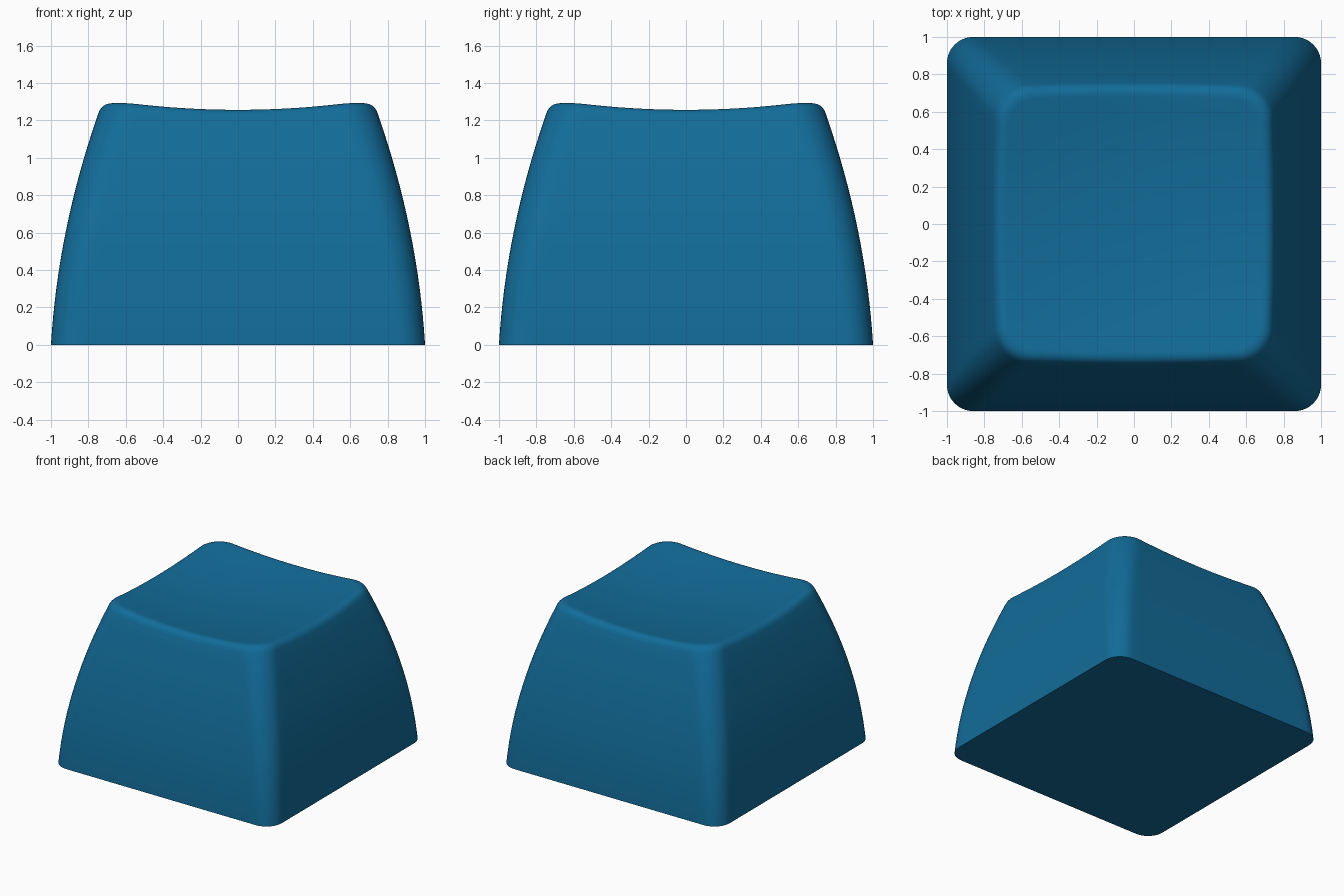
import bpy, bmesh, math

if "Cube" in bpy.data.objects:
    bpy.data.objects.remove(bpy.data.objects["Cube"])

RIM = 0.055      # size of the rounded rim
N_ARC, N_SIDE = 10, 24


def half_width(z):
    return 1 - 0.06 * z - 0.117 * z * z


def dish(x, y):
    return 1.203 + 0.112 * (x * x + y * y)


def outline(w, r, c, s):
    """Point on a rounded square: corner c, step s (arc, then straight side)."""
    if s <= N_ARC:
        a = math.pi / 2 * s / N_ARC
        x, y = w - r + r * math.cos(a), w - r + r * math.sin(a)
    else:
        t = (s - N_ARC) / N_SIDE
        x, y = (w - r) * (1 - 2 * t), w
    for _ in range(c):
        x, y = -y, x
    return x, y


def column(c, s):
    """Points from the base, up the side, over the rim and into the dish."""
    radius = lambda z: 0.14 + 0.03 * z
    side = lambda z: (*outline(half_width(z), radius(z), c, s), z)
    z = 1.25
    for _ in range(6):
        p = side(z)
        z = dish(p[0], p[1])
    corner = side(z)
    low = side(z - RIM)
    x, y = outline(half_width(z) - RIM, radius(z) - RIM * 0.6, c, s)
    inner = (x, y, dish(x, y))
    pts = [side((z - RIM) * k / 16) for k in range(17)]
    for k in range(1, 9):
        t = k / 8
        pts.append(tuple((1 - t) ** 2 * low[i] + 2 * t * (1 - t) * corner[i]
                         + t * t * inner[i] for i in range(3)))
    for k in range(1, 10):
        f = 1 - k / 10
        pts.append((x * f, y * f, dish(x * f, y * f)))
    return pts


# keycap body: flat base, bulging sides, rounded rim, scooped top
bm = bmesh.new()
cols = [[bm.verts.new(p) for p in column(c, s)]
        for c in range(4) for s in range(N_ARC + N_SIDE)]
n = len(cols)
centre = bm.verts.new((0, 0, dish(0, 0)))
for i in range(n):
    a, b = cols[i], cols[(i + 1) % n]
    for k in range(len(a) - 1):
        bm.faces.new((a[k], b[k], b[k + 1], a[k + 1]))
    bm.faces.new((a[-1], b[-1], centre))
bm.faces.new([col[0] for col in reversed(cols)])
bmesh.ops.recalc_face_normals(bm, faces=bm.faces)

mesh = bpy.data.meshes.new("keycap")
bm.to_mesh(mesh)
bm.free()
keycap = bpy.data.objects.new("keycap", mesh)
bpy.context.collection.objects.link(keycap)

blue = bpy.data.materials.new("deep blue")
blue.diffuse_color = (0.006, 0.15, 0.32, 1)
blue.use_nodes = True
blue.node_tree.nodes["Principled BSDF"].inputs["Base Color"].default_value = blue.diffuse_color
mesh.materials.append(blue)

bpy.context.view_layer.objects.active = keycap
keycap.select_set(True)
bpy.ops.object.shade_smooth_by_angle(angle=math.radians(40))
